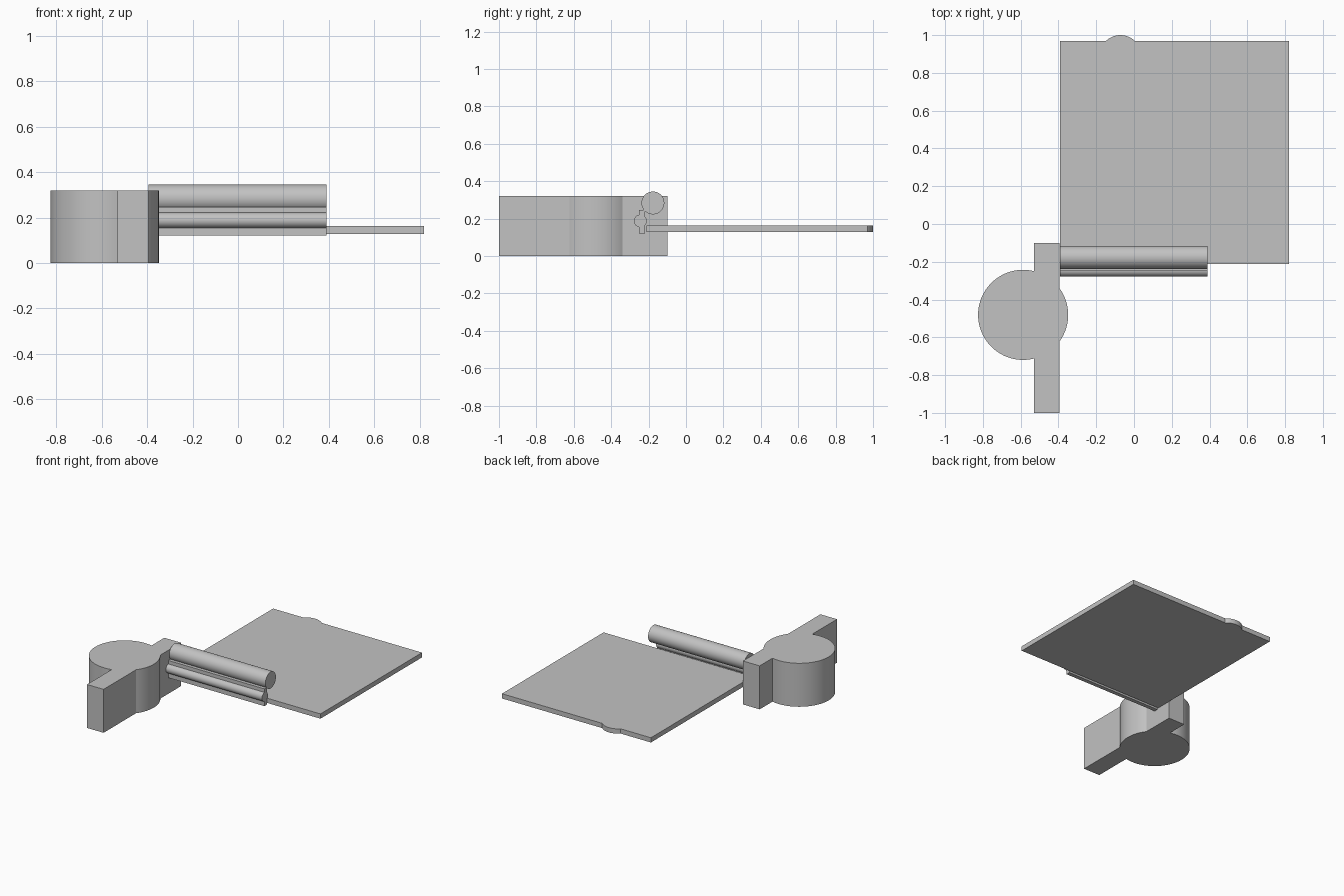
import bpy, bmesh
from math import acos, asin, cos, sin, pi, radians

cube = bpy.data.objects.get("Cube")
if cube:
    bpy.data.objects.remove(cube, do_unlink=True)

grey = bpy.data.materials.new("plain grey")
grey.use_nodes = True
colour = (0.54, 0.54, 0.54, 1)
grey.diffuse_color = colour
grey.node_tree.nodes["Principled BSDF"].inputs["Base Color"].default_value = colour


def arc(cx, cy, r, start, end, steps):
    """Points along an arc, counter-clockwise from start to end."""
    angles = [start + (end - start) * i / steps for i in range(steps + 1)]
    return [(cx + r * cos(a), cy + r * sin(a)) for a in angles]


def bar_with_disc(u0, u1, v0, v1, cu, cv, r):
    """Outline of an upright bar joined with a disc bulging out of both sides."""
    right = acos((u1 - cu) / r)
    left = acos((u0 - cu) / r)
    return ([(u0, v0), (u1, v0)] + arc(cu, cv, r, -right, right, 20)
            + [(u1, v1), (u0, v1)] + arc(cu, cv, r, left, 2 * pi - left, 48))


def extrude(name, outline, axis, low, high):
    """Extrude a closed outline along x (outline is y, z) or z (outline is x, y)."""
    bm = bmesh.new()
    place = (lambda u, v: (low, u, v)) if axis == "x" else (lambda u, v: (u, v, low))
    face = bm.faces.new([bm.verts.new(place(u, v)) for u, v in outline])
    moved = bmesh.ops.extrude_face_region(bm, geom=[face], use_keep_orig=True)["geom"]
    shift = (high - low, 0, 0) if axis == "x" else (0, 0, high - low)
    bmesh.ops.translate(bm, vec=shift,
                        verts=[v for v in moved if isinstance(v, bmesh.types.BMVert)])
    bmesh.ops.recalc_face_normals(bm, faces=bm.faces)
    mesh = bpy.data.meshes.new(name)
    bm.to_mesh(mesh)
    bm.free()
    mesh.materials.append(grey)
    obj = bpy.data.objects.new(name, mesh)
    bpy.context.collection.objects.link(obj)
    bpy.ops.object.select_all(action="DESELECT")
    obj.select_set(True)
    bpy.context.view_layer.objects.active = obj
    bpy.ops.object.shade_smooth_by_angle(angle=radians(25))
    return obj


# Tall block with a round drum through it
extrude("drum_block", bar_with_disc(-0.53, -0.395, -1.0, -0.1, -0.587, -0.481, 0.2385),
        "z", 0, 0.32)

# Thin flat plate with a shallow rounded tab on its back edge
back, tab_r = 0.97, 0.109
tab_y = 1.0 - tab_r
tab_start = asin((back - tab_y) / tab_r)
plate = [(-0.393, -0.212), (0.82, -0.212), (0.82, back)]
plate += arc(-0.072, tab_y, tab_r, tab_start, pi - tab_start, 16)
plate += [(-0.393, back)]
extrude("flat_plate", plate, "z", 0.128, 0.163)

# Long round rod
extrude("round_rod", arc(-0.177, 0.284, 0.061, 0, 2 * pi, 64)[:-1], "x", -0.393, 0.39)

# Narrow rail with a rounded bead, below the rod
extrude("beaded_rail", bar_with_disc(-0.25, -0.22, 0.12, 0.247, -0.244, 0.188, 0.034),
        "x", -0.393, 0.39)
